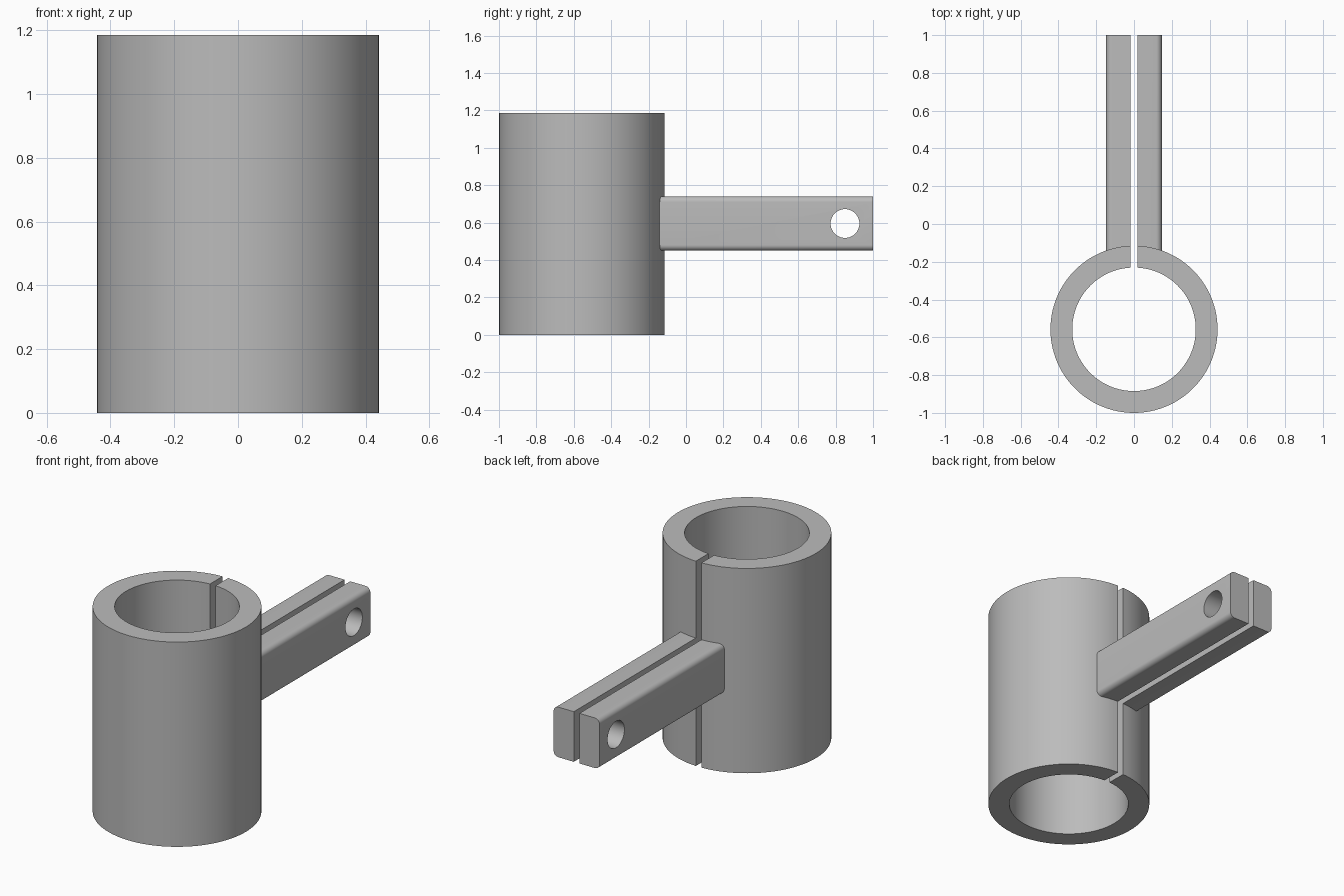
import bpy, bmesh, math

if "Cube" in bpy.data.objects:
    bpy.data.objects.remove(bpy.data.objects["Cube"])

HEIGHT = 1.185
CENTER_Y, OUTER, INNER = -0.5575, 0.4425, 0.327
SLIT, BAR_X = 0.018, 0.147            # half width of the slit, outside of the bars
BAR_LOW, BAR_HIGH, ROUND = 0.45, 0.74, 0.03
HOLE_Y, HOLE_Z, HOLE_R = 0.85, 0.595, 0.077

steel = bpy.data.materials.new("grey steel")
steel.use_nodes = True
GREY = (0.5, 0.5, 0.5, 1)
steel.diffuse_color = GREY
steel.node_tree.nodes["Principled BSDF"].inputs["Base Color"].default_value = GREY


def prism(name, start, end):
    """Closed solid between two matching outlines."""
    bm = bmesh.new()
    a = [bm.verts.new(p) for p in start]
    b = [bm.verts.new(p) for p in end]
    bm.faces.new(a)
    bm.faces.new(b[::-1])
    n = len(a)
    for i in range(n):
        j = (i + 1) % n
        bm.faces.new((a[i], b[i], b[j], a[j]))
    bmesh.ops.recalc_face_normals(bm, faces=bm.faces)
    mesh = bpy.data.meshes.new(name)
    bm.to_mesh(mesh)
    bm.free()
    mesh.materials.append(steel)
    obj = bpy.data.objects.new(name, mesh)
    bpy.context.collection.objects.link(obj)
    return obj


def activate(obj):
    bpy.ops.object.select_all(action='DESELECT')
    obj.select_set(True)
    bpy.context.view_layer.objects.active = obj


def smooth(obj):
    activate(obj)
    bpy.ops.object.shade_smooth_by_angle(angle=math.radians(30))


def arc(radius, steps=96):
    """Circle left open at the back by the slit."""
    gap = math.asin(SLIT / radius)
    sweep = 2 * math.pi - 2 * gap
    angles = [gap + sweep * i / steps for i in range(steps + 1)]
    return [(radius * math.sin(t), CENTER_Y + radius * math.cos(t)) for t in angles]


# Split sleeve
section = arc(OUTER) + arc(INNER)[::-1]
sleeve = prism("split_sleeve", [(x, y, 0) for x, y in section],
               [(x, y, HEIGHT) for x, y in section])
smooth(sleeve)

# Clamp bar outline: square at the slit, rounded outside
outline = [(SLIT, BAR_HIGH), (SLIT, BAR_LOW)]
for cz, first in ((BAR_LOW + ROUND, -90), (BAR_HIGH - ROUND, 0)):
    for i in range(9):
        t = math.radians(first + 90 * i / 8)
        outline.append((BAR_X - ROUND + ROUND * math.cos(t), cz + ROUND * math.sin(t)))


def on_sleeve(x):
    return CENTER_Y + math.sqrt(OUTER ** 2 - x ** 2) - 0.003


bar = prism("clamp_bar_left", [(x, on_sleeve(x), z) for x, z in outline],
            [(x, 1, z) for x, z in outline])

# Bolt hole
bpy.ops.mesh.primitive_cylinder_add(vertices=48, radius=HOLE_R, depth=1,
                                    location=(0, HOLE_Y, HOLE_Z),
                                    rotation=(0, math.pi / 2, 0))
drill = bpy.context.object
drill.name = "bolt_hole_cutter"
drill.data.materials.append(steel)
drill.hide_render = True
activate(bar)
cut = bar.modifiers.new("bolt_hole", 'BOOLEAN')
cut.operation = 'DIFFERENCE'
cut.solver = 'EXACT'
cut.object = drill
bpy.ops.object.modifier_apply(modifier=cut.name)
bpy.data.objects.remove(drill)
smooth(bar)

# Matching bar on the other side of the slit
other = bar.copy()
other.data = bar.data.copy()
other.name = "clamp_bar_right"
bpy.context.collection.objects.link(other)
for v in other.data.vertices:
    v.co.x = -v.co.x
other.data.flip_normals()
